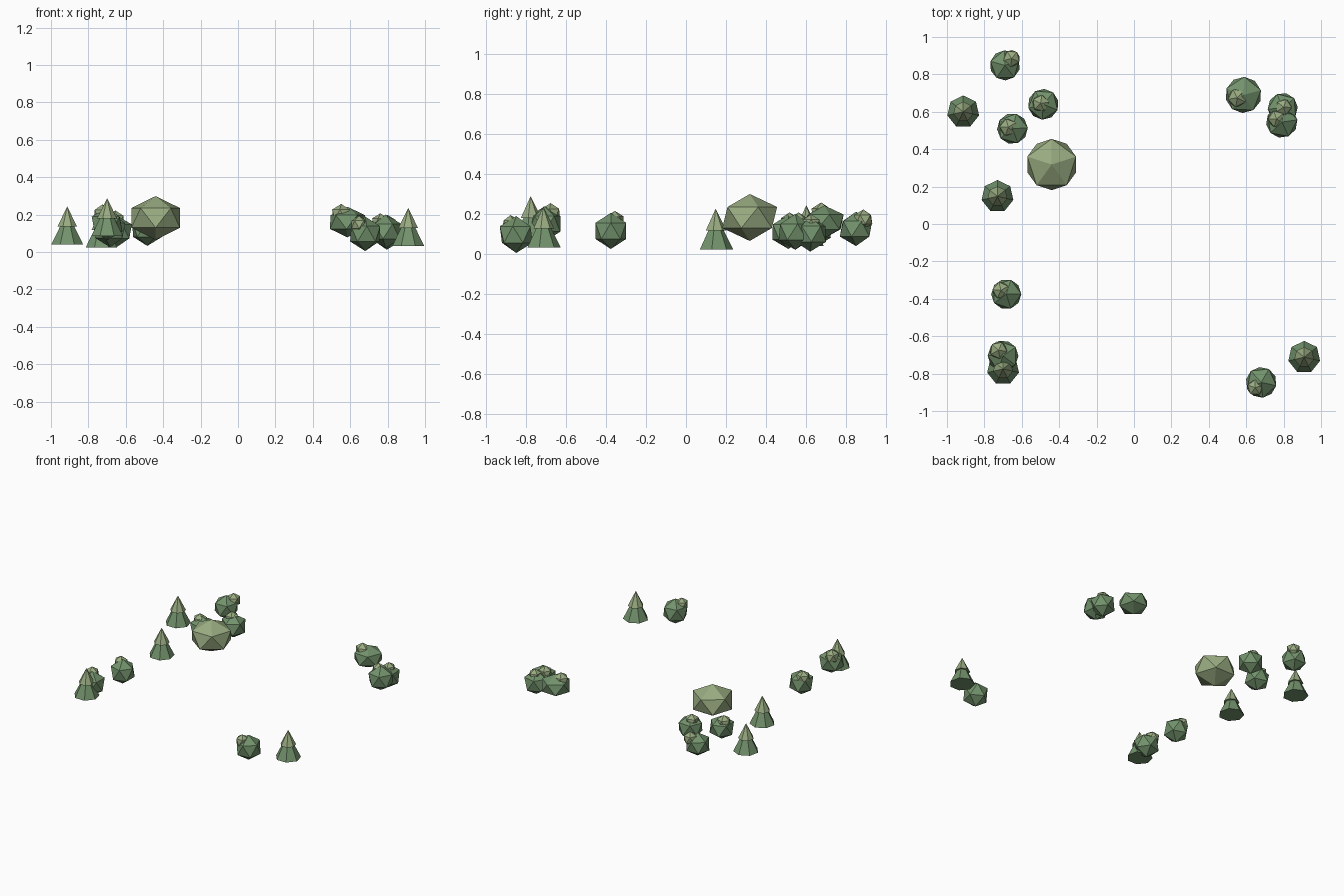
import bpy, math


def material(name, color):
    m = bpy.data.materials.new(name)
    m.diffuse_color = (*color, 1)
    return m


DARK = material("leaf_green", (0.17, 0.29, 0.15))
LIGHT = material("light_leaf_green", (0.32, 0.41, 0.22))


def blob(name, pos, radius, mat, turn=0, squash=1.0):
    bpy.ops.mesh.primitive_ico_sphere_add(subdivisions=1, radius=radius, location=pos,
                                          rotation=(0, 0, math.radians(turn)))
    o = bpy.context.object
    o.name = name
    o.scale.z = squash
    o.data.materials.append(mat)


def cone(name, x, y, base, radius, depth, mat):
    bpy.ops.mesh.primitive_cone_add(vertices=7, radius1=radius, radius2=0, depth=depth,
                                    location=(x, y, base + depth / 2))
    o = bpy.context.object
    o.name = name
    o.data.materials.append(mat)


# Conifers: two stacked seven-sided cones (x, y, base height)
for i, (x, y, z) in enumerate([(-0.913, 0.60, 0.04), (-0.73, 0.148, 0.023),
                               (-0.70, -0.775, 0.085), (0.91, -0.712, 0.033)]):
    cone(f"conifer_lower_{i}", x, y, z, 0.087, 0.175, DARK)
    cone(f"conifer_upper_{i}", x, y, z + 0.095, 0.054, 0.108, LIGHT)

# Bushes: main blob, then a smaller lit blob on its shoulder
bushes = [
    # main centre, radius, squash, turn, small centre, small radius
    ((-0.69, 0.848, 0.125), 0.09, 0.95, 20, (-0.655, 0.885, 0.172), 0.050),
    ((-0.485, 0.64, 0.12), 0.092, 0.95, 50, (-0.50, 0.645, 0.170), 0.050),
    ((-0.65, 0.51, 0.11), 0.092, 0.92, 75, (-0.672, 0.517, 0.155), 0.052),
    ((-0.683, -0.375, 0.115), 0.090, 1.0, 0, (-0.712, -0.355, 0.165), 0.050),
    ((-0.70, -0.705, 0.15), 0.092, 0.95, 35, (-0.725, -0.675, 0.202), 0.052),
    ((0.68, -0.847, 0.097), 0.092, 1.0, 60, (0.648, -0.875, 0.147), 0.047),
    ((0.585, 0.69, 0.16), 0.108, 0.76, 15, (0.552, 0.675, 0.202), 0.055),
    ((0.795, 0.62, 0.10), 0.090, 0.98, 40, (0.80, 0.625, 0.150), 0.048),
    ((0.79, 0.545, 0.11), 0.094, 0.95, 80, (0.762, 0.562, 0.157), 0.050),
]
for i, (pos, r, squash, turn, top, top_r) in enumerate(bushes):
    blob(f"bush_{i}", pos, r, DARK, turn, squash)
    blob(f"bush_top_{i}", top, top_r, LIGHT, turn + 30)

# Large pale shrub
blob("large_shrub", (-0.44, 0.318, 0.182), 0.153, LIGHT, 90, 0.765)
